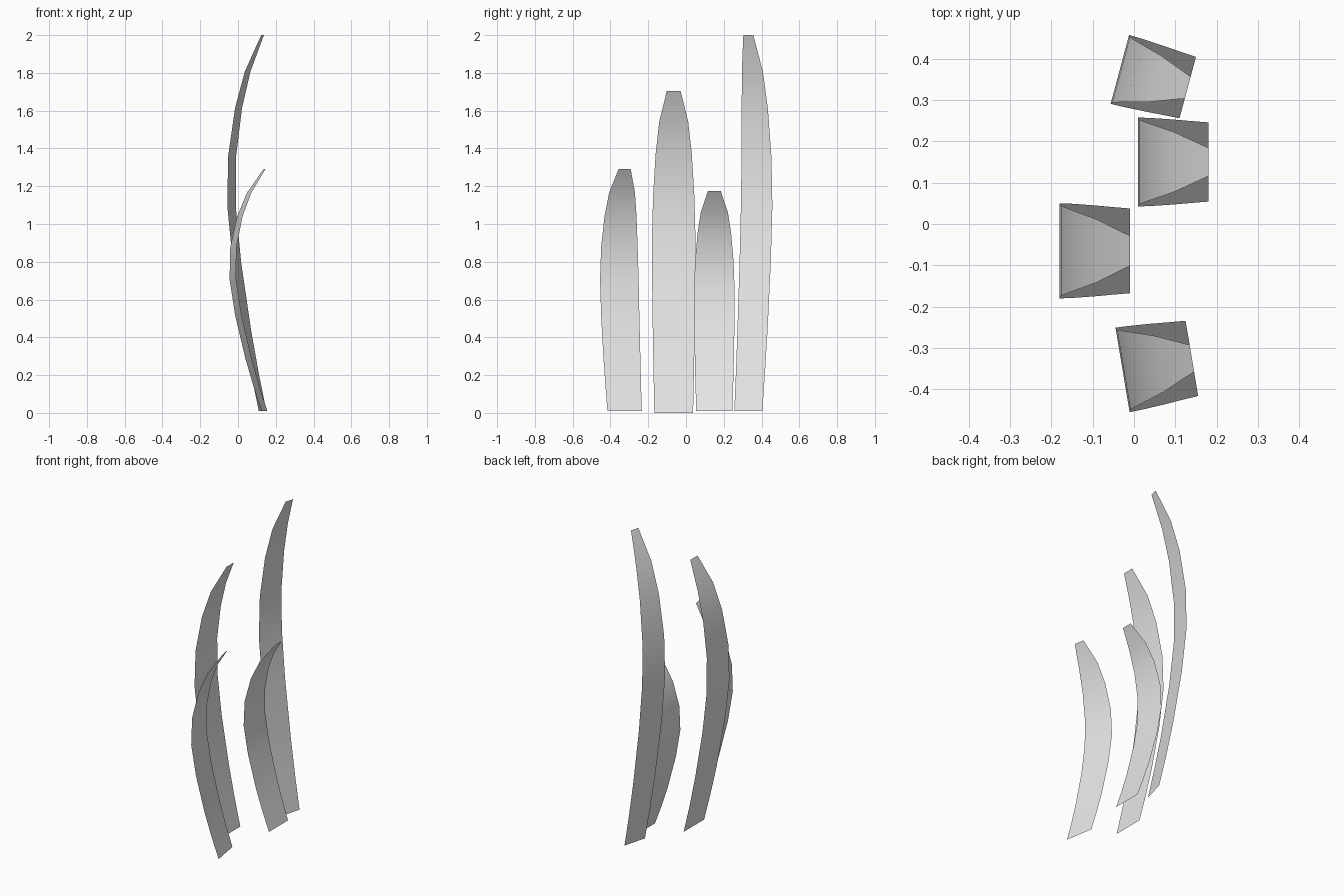
import bpy
import bmesh
from math import radians

cube = bpy.data.objects.get("Cube")
if cube:
    bpy.data.objects.remove(cube, do_unlink=True)

grey = bpy.data.materials.new("pale_grey")
grey.use_nodes = True
colour = (0.8, 0.8, 0.8, 1)
grey.diffuse_color = colour
grey.node_tree.nodes["Principled BSDF"].inputs["Base Color"].default_value = colour

# Shared blade outline: height fraction, backward bow, full width
PROFILE = [
    (0, 0, 0.205), (0.1, 0.042, 0.212), (0.215, 0.085, 0.22),
    (0.395, 0.14, 0.228), (0.545, 0.17, 0.23), (0.677, 0.167, 0.218),
    (0.805, 0.132, 0.191), (0.903, 0.082, 0.154), (1, 0, 0.073),
]


def blade(name, x, y, bottom, top, width, turn):
    """A bowed, tapering single-sheet strip with its hollow side towards +x."""
    bm = bmesh.new()
    rows = []
    for t, bow, wide in PROFILE:
        z = bottom + t * (top - bottom)
        half = wide * width / 2
        rows.append([bm.verts.new((-bow, side * half, z)) for side in (-1, 1)])
    for low, high in zip(rows, rows[1:]):
        face = bm.faces.new((low[0], low[1], high[1], high[0]))
        face.smooth = True
    mesh = bpy.data.meshes.new(name)
    bm.to_mesh(mesh)
    bm.free()
    mesh.materials.append(grey)
    obj = bpy.data.objects.new(name, mesh)
    obj.location = (x, y, 0)
    obj.rotation_euler.z = radians(turn)
    bpy.context.collection.objects.link(obj)


# Four upright blades from front to back
blade("front_blade", 0.14, -0.325, 0.01, 1.29, 0.9, 9.5)
blade("middle_tall_blade", -0.01, -0.065, 0, 1.705, 1, 0)
blade("middle_short_blade", 0.18, 0.15, 0.01, 1.175, 0.935, 0)
blade("back_tall_blade", 0.13, 0.33, 0.01, 2, 0.75, -15)
